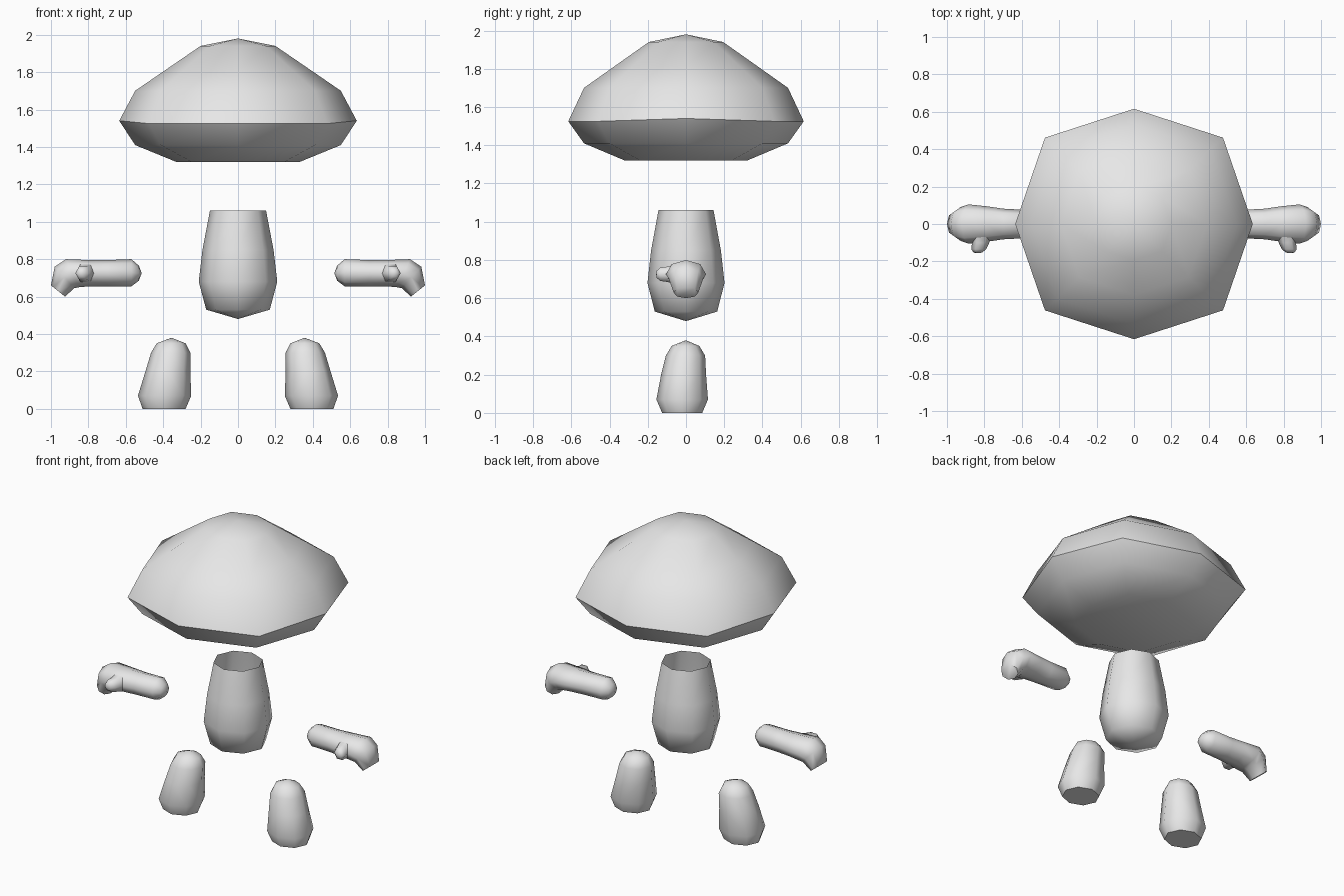
import bpy, bmesh, math
from mathutils import Vector

cube = bpy.data.objects.get("Cube")
if cube:
    bpy.data.objects.remove(cube, do_unlink=True)

grey = bpy.data.materials.new("plain_grey")
grey.use_nodes = True
grey.diffuse_color = (0.8, 0.8, 0.8, 1)
grey.node_tree.nodes["Principled BSDF"].inputs["Base Color"].default_value = (0.8, 0.8, 0.8, 1)


def ring(center, u, v, sides=8, diagonal=1.0):
    """Points of an ellipse spanned by half axes u and v."""
    pts = []
    for i in range(sides):
        a = math.tau * i / sides
        k = diagonal if i % 2 else 1.0
        pts.append(Vector(center) + k * (math.cos(a) * Vector(u) + math.sin(a) * Vector(v)))
    return pts


def loft(bm, rings, start=None, end=None):
    """Skin rings; each end is open (None), flat ("flat") or a tip point."""
    loops = [[bm.verts.new(p) for p in r] for r in rings]
    n = len(loops[0])
    for a, b in zip(loops, loops[1:]):
        for i in range(n):
            j = (i + 1) % n
            bm.faces.new((a[i], a[j], b[j], b[i]))
    for loop, cap in ((loops[0], start), (loops[-1], end)):
        if cap == "flat":
            bm.faces.new(loop)
        elif cap:
            tip = bm.verts.new(cap)
            for i in range(n):
                bm.faces.new((loop[i], loop[(i + 1) % n], tip))


def finish(bm, name, angle, mirrored=False):
    if mirrored:
        bmesh.ops.scale(bm, vec=(-1, 1, 1), verts=bm.verts)
    bmesh.ops.recalc_face_normals(bm, faces=bm.faces)
    mesh = bpy.data.meshes.new(name)
    bm.to_mesh(mesh)
    bm.free()
    mesh.materials.append(grey)
    obj = bpy.data.objects.new(name, mesh)
    bpy.context.collection.objects.link(obj)
    bpy.ops.object.select_all(action="DESELECT")
    obj.select_set(True)
    bpy.context.view_layer.objects.active = obj
    bpy.ops.object.shade_smooth_by_angle(angle=math.radians(angle))


# Mushroom cap: half width, height
bm = bmesh.new()
profile = [(0.33, 1.32), (0.55, 1.41), (0.635, 1.525), (0.55, 1.70), (0.39, 1.81), (0.2, 1.94)]
rings = [ring((0, 0, z), (r, 0, 0), (0, r * 0.97, 0), diagonal=1.06) for r, z in profile]
for i in (0, 4):
    rings[2][i].z += 0.015
loft(bm, rings, "flat", (0, 0, 1.98))
finish(bm, "cap", 52)

# Body: a bulb open at the top
bm = bmesh.new()
profile = [(0.17, 0.53), (0.21, 0.68), (0.19, 0.85), (0.15, 1.06)]
loft(bm, [ring((0, 0, z), (r, 0, 0), (0, r * 0.96, 0)) for r, z in profile], (0, 0, 0.48))
finish(bm, "body", 70)

# Feet: height, inner x, outer x, front y, back y
foot = [(0.0, 0.28, 0.51, -0.125, 0.085), (0.07, 0.25, 0.535, -0.155, 0.115),
        (0.2, 0.255, 0.495, -0.13, 0.105), (0.3, 0.255, 0.465, -0.105, 0.1),
        (0.35, 0.28, 0.435, -0.075, 0.07)]
# Arms: upper x, z and lower x, z of each slice, half depth
arm = [(0.53, 0.765, 0.53, 0.685, 0.045), (0.57, 0.8, 0.57, 0.655, 0.075),
       (0.7, 0.795, 0.7, 0.655, 0.082), (0.79, 0.795, 0.79, 0.655, 0.095),
       (0.92, 0.8, 0.85, 0.65, 0.105), (0.98, 0.76, 0.875, 0.645, 0.09),
       (1.0, 0.66, 0.925, 0.6, 0.065)]
# Thumb: y, x, radius
thumb = [(-0.05, 0.815, 0.06), (-0.1, 0.82, 0.046), (-0.135, 0.83, 0.04), (-0.153, 0.835, 0.022)]

for side, mirrored in (("left", False), ("right", True)):
    bm = bmesh.new()
    loft(bm, [ring(((a + b) / 2, (c + d) / 2, z), ((b - a) / 2, 0, 0), (0, (d - c) / 2, 0))
              for z, a, b, c, d in foot], "flat", (0.355, 0.0, 0.38))
    finish(bm, side + "_foot", 65, mirrored)

    bm = bmesh.new()
    loft(bm, [ring(((a + c) / 2, 0, (b + d) / 2), ((a - c) / 2, 0, (b - d) / 2), (0, h, 0))
              for a, b, c, d, h in arm], (0.515, 0, 0.725), "flat")
    loft(bm, [ring((x, y, 0.725), (r, 0, 0), (0, 0, r), sides=6) for y, x, r in thumb],
         None, (0.835, -0.156, 0.725))
    finish(bm, side + "_arm", 65, mirrored)
